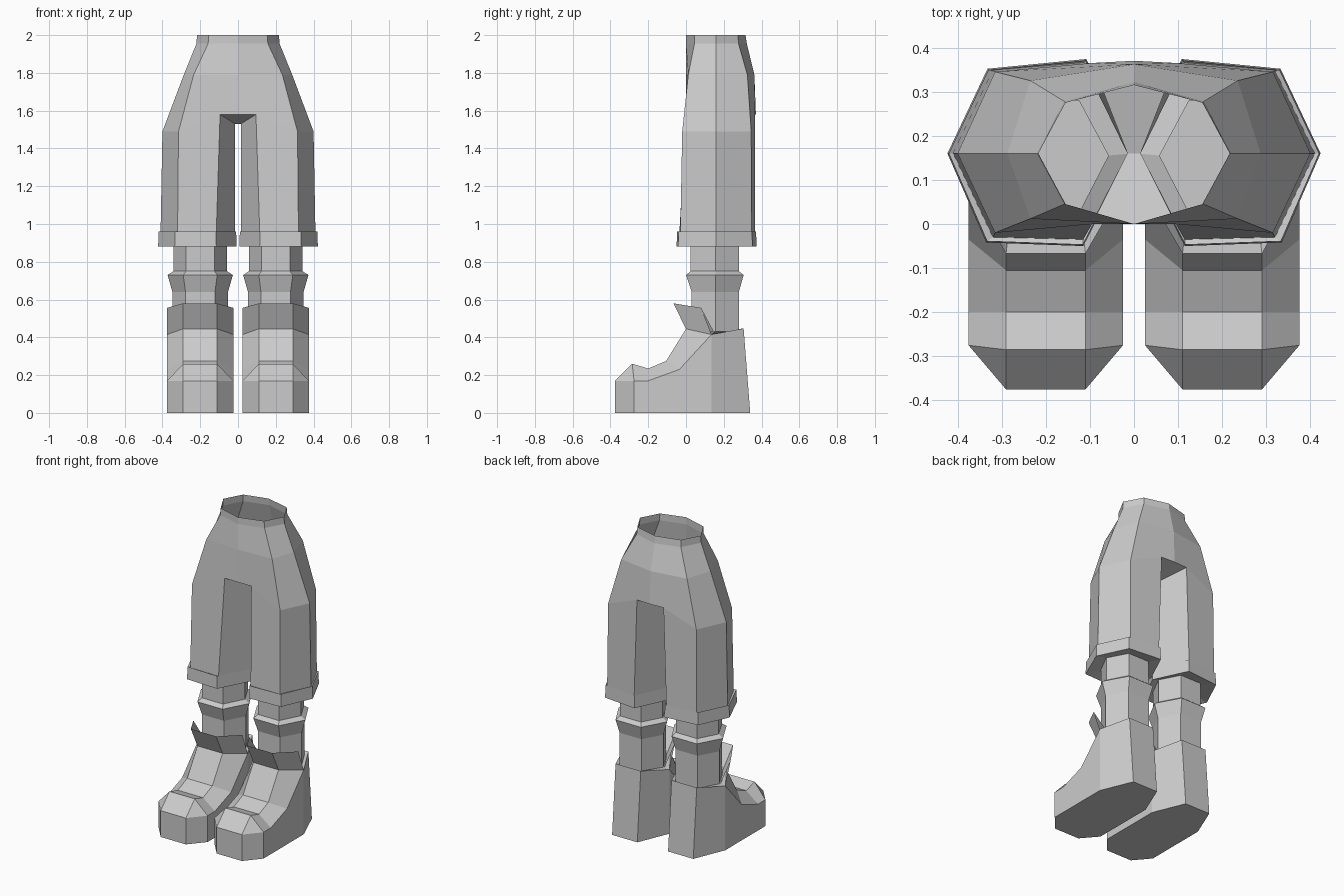
import bpy, bmesh

if "Cube" in bpy.data.objects:
    bpy.data.objects.remove(bpy.data.objects["Cube"])

CX = 0.2  # centre of each leg


def finish(name, bm):
    """Turn the right-hand half into an object mirrored across x = 0."""
    bmesh.ops.remove_doubles(bm, verts=bm.verts, dist=0.0005)
    bmesh.ops.recalc_face_normals(bm, faces=bm.faces)
    me = bpy.data.meshes.new(name)
    bm.to_mesh(me)
    bm.free()
    ob = bpy.data.objects.new(name, me)
    bpy.context.collection.objects.link(ob)
    mod = ob.modifiers.new("Mirror", 'MIRROR')
    mod.use_mirror_merge = True
    mod.merge_threshold = 0.001


def face(bm, pts):
    # drop repeated corners so that collapsed quads become triangles
    pts = [p for i, p in enumerate(pts) if p != pts[i - 1]]
    if len(pts) > 2:
        bm.faces.new([bm.verts.new(p) for p in pts])


def loft(bm, rows, closed=True):
    for a, b in zip(rows, rows[1:]):
        n = len(a)
        for i in range(n if closed else n - 1):
            j = (i + 1) % n
            face(bm, [a[i], a[j], b[j], b[i]])


def hexring(z, wide, narrow, y0, y1, ym=0.155):
    return [(CX + wide, ym, z), (CX + narrow, y1, z), (CX - narrow, y1, z),
            (CX - wide, ym, z), (CX - narrow, y0, z), (CX + narrow, y0, z)]


def at(z, pts):
    return [(x, y, z) for x, y in pts]


# trousers: waist strips, hips and crotch, then hexagonal legs
bm = bmesh.new()
waist = at(2.0, [(0, 0), (.155, .045), (.217, .16), (.155, .275), (0, .315)])
belt = at(1.955, [(0, 0), (.158, .045), (.22, .16), (.158, .278), (0, .322)])
hips = at(1.79, [(0, 0), (.235, .012), (.287, .16), (.235, .325), (0, .362)])
loft(bm, [waist, belt, hips], closed=False)
thigh = [(.40, .16, 1.49), (.315, .345, 1.49), (.095, .365, 1.58),
         (.015, .16, 1.53), (.095, 0, 1.58), (.315, -.02, 1.49)]
front, back, mid = (0, 0, 1.58), (0, .37, 1.58), (0, .16, 1.53)
face(bm, [hips[0], hips[1], thigh[5], thigh[4], front])
face(bm, [hips[1], hips[2], thigh[0], thigh[5]])
face(bm, [hips[2], hips[3], thigh[1], thigh[0]])
face(bm, [hips[3], hips[4], back, thigh[2], thigh[1]])
face(bm, [front, thigh[4], thigh[3], mid])
face(bm, [mid, thigh[3], thigh[2], back])
hem = at(.955, [(.41, .16), (.32, .348), (.115, .365), (.015, .16), (.115, -.035), (.32, -.03)])
loft(bm, [thigh, hem])
finish("trousers", bm)

# turned-up cuffs with a closed underside
bm = bmesh.new()
cuff = [(.423, .16), (.332, .352), (.108, .374), (.007, .16), (.115, -.05), (.335, -.042)]
top = [(CX + (x - CX) * .985, .16 + (y - .16) * .985) for x, y in cuff]
loft(bm, [hem, at(.96, top), at(.88, cuff), hexring(.90, .142, .075, .025, .28)])
finish("cuff", bm)

# lower legs with flared sock band, joined down to the shoe collar
bm = bmesh.new()
collar = [(.375, .135, .415), (.29, .305, .447), (.11, .305, .447),
          (.025, .135, .415), (.11, 0, .445), (.29, 0, .445)]
loft(bm, [collar,
          hexring(.43, .147, .078, .03, .28),
          hexring(.64, .147, .078, .03, .28),
          hexring(.73, .173, .09, 0, .305),
          hexring(.75, .142, .075, .025, .28),
          hexring(.92, .142, .075, .025, .28)])
finish("lower_leg", bm)

# shoes: faceted upper from toe to collar, walls and sole
bm = bmesh.new()
# each station: outer y, outer z, inner y, inner z
stations = [(-.275, .17, -.375, .17), (-.275, .17, -.285, .26), (-.2, .17, -.2, .235),
            (-.035, .23, -.105, .275), (.135, .415, 0, .445)]
rows = [[(.025, a, b), (.11, c, d), (.29, c, d), (.375, a, b)] for a, b, c, d in stations]
loft(bm, rows, closed=False)
sole = at(0, [(.11, -.375), (.29, -.375), (.375, -.275), (.375, .135),
              (.29, .34), (.11, .34), (.025, .135), (.025, -.275)])
face(bm, sole)
toe = rows[0]
face(bm, [sole[0], sole[1], toe[2], toe[1]])
face(bm, [sole[1], sole[2], toe[3], toe[2]])
face(bm, [sole[7], sole[0], toe[1], toe[0]])
face(bm, [sole[3], sole[2]] + [r[3] for r in rows[1:]])
face(bm, [sole[6], sole[7]] + [r[0] for r in rows[1:]])
face(bm, [sole[3], sole[4], collar[1], collar[0]])
face(bm, [sole[4], sole[5], collar[2], collar[1]])
face(bm, [sole[5], sole[6], collar[3], collar[2]])
finish("shoe", bm)

# flared tongues: outer sheet and inner lining meeting at the lip
bm = bmesh.new()
lip = [(.025, .08, .556), (.11, -.067, .58), (.29, -.067, .58), (.375, .08, .556)]
lining = [(.05, .15, .425), (.12, .025, .45), (.28, .025, .45), (.35, .15, .425)]
loft(bm, [rows[-1], lip, lining], closed=False)
finish("shoe_tongue", bm)
